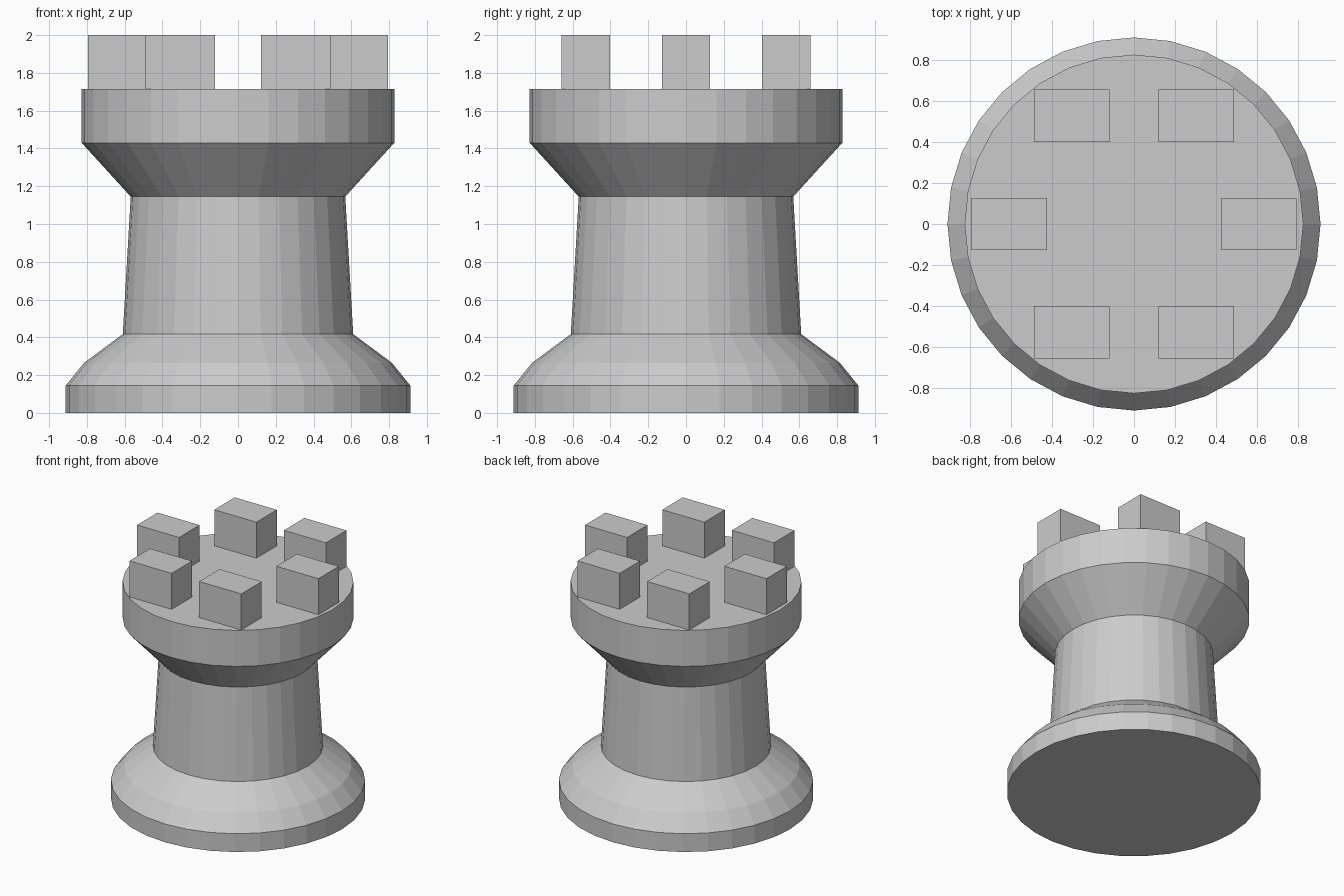
import bpy, bmesh, math

if "Cube" in bpy.data.objects:
    bpy.data.objects.remove(bpy.data.objects["Cube"])

SIDES = 32


def finish(bm, name):
    bmesh.ops.recalc_face_normals(bm, faces=bm.faces)
    mesh = bpy.data.meshes.new(name)
    bm.to_mesh(mesh)
    bm.free()
    obj = bpy.data.objects.new(name, mesh)
    bpy.context.collection.objects.link(obj)
    return obj


def lathe(name, profile):
    """Closed turned solid from (radius, height) points."""
    bm = bmesh.new()
    rings = []
    for r, z in profile:
        rings.append([bm.verts.new((r * math.cos(2 * math.pi * i / SIDES),
                                    r * math.sin(2 * math.pi * i / SIDES), z))
                      for i in range(SIDES)])
    for a, b in zip(rings, rings[1:]):
        for i in range(SIDES):
            j = (i + 1) % SIDES
            bm.faces.new((a[i], a[j], b[j], b[i]))
    bm.faces.new(rings[0])
    bm.faces.new(rings[-1])
    return finish(bm, name)


def box(name, centre, size):
    bm = bmesh.new()
    bmesh.ops.create_cube(bm, size=1)
    bmesh.ops.scale(bm, vec=size, verts=bm.verts)
    bmesh.ops.translate(bm, vec=centre, verts=bm.verts)
    return finish(bm, name)


# Turned body: foot, flare, tapering shaft, collar and flat deck
lathe("tower_body", [(0.912, 0), (0.912, 0.145), (0.815, 0.265), (0.61, 0.417),
                     (0.568, 1.145), (0.828, 1.43), (0.828, 1.715)])

# Six axis-aligned battlement blocks spaced around the deck
spots = [(sx * x, y) for x, y in ((0.305, 0.53), (0.61, 0.0), (0.305, -0.53))
         for sx in (-1, 1)]
for n, (x, y) in enumerate(spots, 1):
    box(f"battlement_{n}", (x, y, 1.8575), (0.368, 0.256, 0.285))
